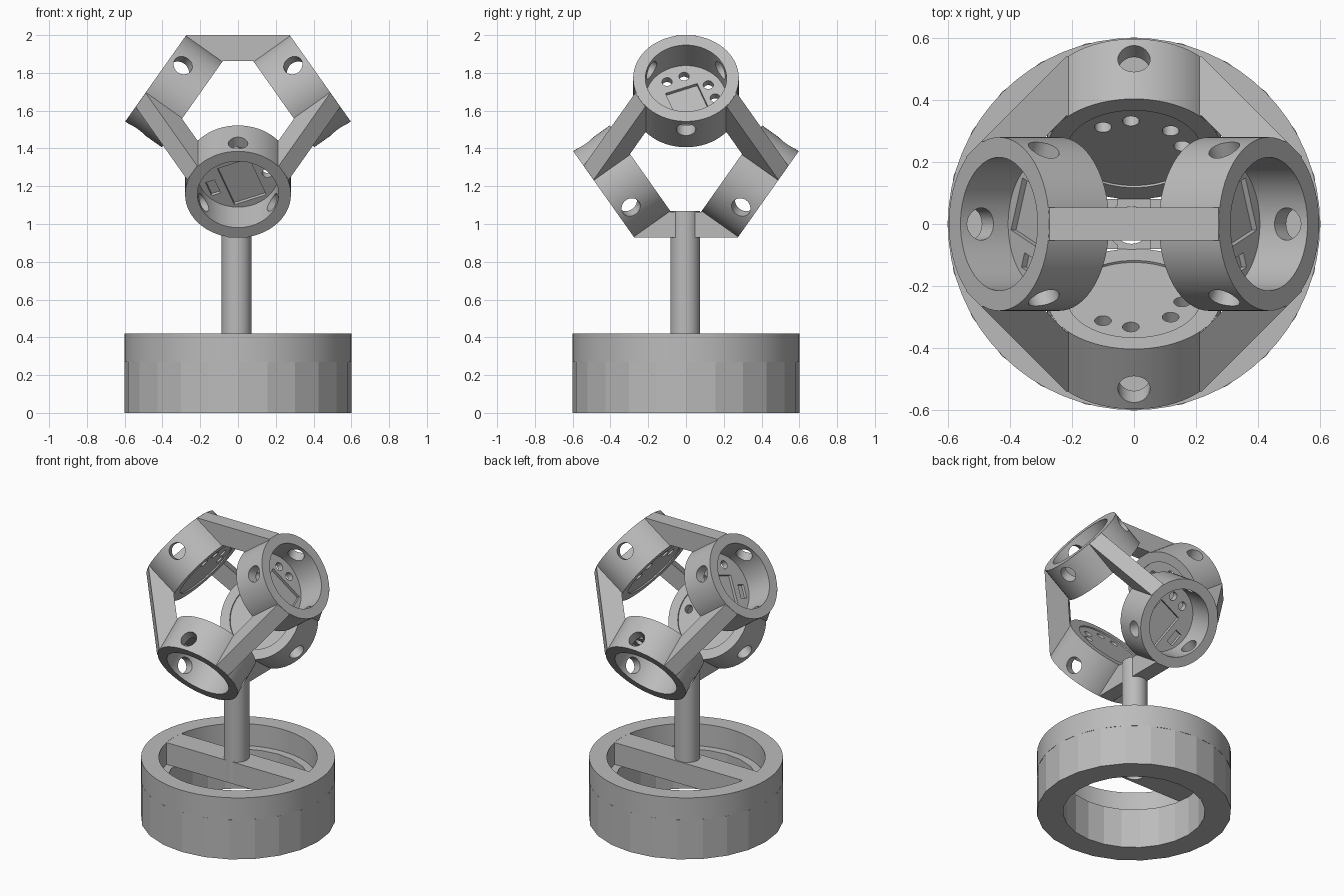
import bpy, bmesh, math
from mathutils import Vector, Matrix

if "Cube" in bpy.data.objects:
    bpy.data.objects.remove(bpy.data.objects["Cube"])

grey = bpy.data.materials.new("plain grey")
grey.use_nodes = True
colour = (0.5, 0.5, 0.5, 1)
grey.diffuse_color = colour
grey.node_tree.nodes["Principled BSDF"].inputs["Base Color"].default_value = colour

CENTRE = Vector((0, 0, 1.464))
R_OUT, R_IN = 0.28, 0.215          # cup radii
NEAR, FLOOR, FAR = 0.296, 0.345, 0.533  # cup distances from the frame centre
POLE = Vector((-0.008, -0.004, 0))


def make(name, bm):
    bmesh.ops.recalc_face_normals(bm, faces=bm.faces)
    me = bpy.data.meshes.new(name)
    bm.to_mesh(me)
    bm.free()
    ob = bpy.data.objects.new(name, me)
    bpy.context.scene.collection.objects.link(ob)
    me.materials.append(grey)
    return ob


def smooth(ob):
    ob.data.shade_smooth()
    ob.data.set_sharp_from_angle(angle=math.radians(30))


def lathe(profile, steps):
    """Closed (radius, height) profile turned about z."""
    bm = bmesh.new()
    rings = []
    for i in range(steps):
        a = math.tau * i / steps
        rings.append([bm.verts.new((r * math.cos(a), r * math.sin(a), z)) for r, z in profile])
    n = len(profile)
    for i in range(steps):
        p, q = rings[i], rings[(i + 1) % steps]
        for j in range(n):
            k = (j + 1) % n
            bm.faces.new((p[j], q[j], q[k], p[k]))
    bmesh.ops.remove_doubles(bm, verts=bm.verts, dist=1e-5)
    bmesh.ops.dissolve_degenerate(bm, edges=bm.edges, dist=1e-5)
    return bm


def ring(r_in, r_out, z0, z1, steps):
    return lathe([(r_in, z0), (r_out, z0), (r_out, z1), (r_in, z1)], steps)


def add_rod(bm, r, length, matrix):
    bmesh.ops.create_cone(bm, cap_ends=True, segments=32, radius1=r, radius2=r,
                          depth=length, matrix=matrix)


def add_box(bm, size, matrix):
    bmesh.ops.create_cube(bm, size=1, matrix=matrix @ Matrix.Diagonal((*size, 1)))


def carve(ob, cutter_bm):
    """Subtract the cutter, then discard it."""
    cutter = make("cutter", cutter_bm)
    cutter.hide_render = True
    mod = ob.modifiers.new("cut", "BOOLEAN")
    mod.operation, mod.solver, mod.object = "DIFFERENCE", "EXACT", cutter
    deps = bpy.context.evaluated_depsgraph_get()
    me = bpy.data.meshes.new_from_object(ob.evaluated_get(deps))
    ob.modifiers.clear()
    ob.data = me
    bpy.data.objects.remove(cutter)


# Cups: pierced walls, drilled floor with two shallow pockets
def cup(name, u, v, axis, side):
    ob = make(name, lathe([(0, NEAR + 0.008), (R_IN, NEAR + 0.008), (R_IN, NEAR), (R_OUT, NEAR),
                           (R_OUT, FAR), (R_IN, FAR), (R_IN, FLOOR), (0, FLOOR)], 64))
    cut = bmesh.new()
    for deg in (-90, 30, 150):
        turn = Matrix.Rotation(math.radians(deg * side), 4, "Z")
        add_rod(cut, 0.052, 0.2, Matrix.Translation((0, 0, 0.455)) @ turn
                @ Matrix.Translation((0.25, 0, 0)) @ Matrix.Rotation(math.pi / 2, 4, "Y"))
    for x, y in ((-0.1, 0.11), (-0.01, 0.145), (0.118, 0.09), (0.155, 0.005)):
        add_rod(cut, 0.027, 0.12, Matrix.Translation((x, y, 0.32)))
    for x, y, w, h in ((0.02, -0.05, 0.18, 0.25), (-0.132, -0.09, 0.05, 0.09)):
        add_box(cut, (w, h, 0.04), Matrix.Translation((x, y, FLOOR))
                @ Matrix.Rotation(math.radians(21), 4, "Z"))
    carve(ob, cut)
    frame = Matrix((u, v, axis)).transposed()
    ob.data.transform(Matrix.Translation(CENTRE) @ frame.to_4x4())
    if frame.determinant() < 0:
        ob.data.flip_normals()
    smooth(ob)


C, S = math.sqrt(2 / 3), math.sqrt(1 / 3)
X, Y = Vector((1, 0, 0)), Vector((0, 1, 0))
UP = Vector((0, 0, 1))
axes = {}
for label, out, u, rise in (("left", X, Y, 1), ("right", -X, Y, 1),
                            ("front", -Y, X, -1), ("back", Y, X, -1)):
    axis = out * C + UP * S * rise
    v = UP * C - out * S * rise
    axes[label] = axis
    cup(label + "_cup", u, v, axis, rise)


def bore():
    bm = bmesh.new()
    add_rod(bm, 0.06, 3, Matrix.Translation(POLE + UP))
    return bm


# Struts: wedge-ended plates joining every pair of cups
names = list(axes)
for i, first in enumerate(names):
    for second in names[i + 1:]:
        a, b = axes[first], axes[second]
        m, side = (a + b).normalized(), a.cross(b).normalized()
        outline = []
        for one, flip in ((a, False), (b, True)):
            p = (m - one * m.dot(one)).normalized()
            pts = [one * d + p * r for d, r in ((NEAR + 0.001, R_OUT), (NEAR + 0.001, R_OUT - 0.02),
                                               (FAR - 0.001, R_OUT - 0.02), (FAR - 0.001, R_OUT))]
            outline += pts[::-1] if flip else pts
        bm = bmesh.new()
        face = bm.faces.new([bm.verts.new(CENTRE + q - side * 0.0525) for q in outline])
        grown = bmesh.ops.extrude_face_region(bm, geom=[face])["geom"]
        bmesh.ops.translate(bm, vec=side * 0.105,
                            verts=[g for g in grown if isinstance(g, bmesh.types.BMVert)])
        strut = make(first + "_" + second + "_strut", bm)
        if m.z < -0.9:
            carve(strut, bore())

# Hollow pole
pole = make("pole", ring(0.06, 0.079, 0.272, 1.068, 48))
pole.data.transform(Matrix.Translation(POLE))
smooth(pole)

# Base: smooth upper ring with a crossbar, faceted lower ring
smooth(make("base_upper_ring", ring(0.49, 0.6, 0.27, 0.42, 64)))
make("base_lower_ring", ring(0.44, 0.602, 0, 0.27, 24))
bm = bmesh.new()
add_box(bm, (1.0, 0.16, 0.149), Matrix.Translation((0, 0, 0.345)))
crossbar = make("base_crossbar", bm)
carve(crossbar, bore())
